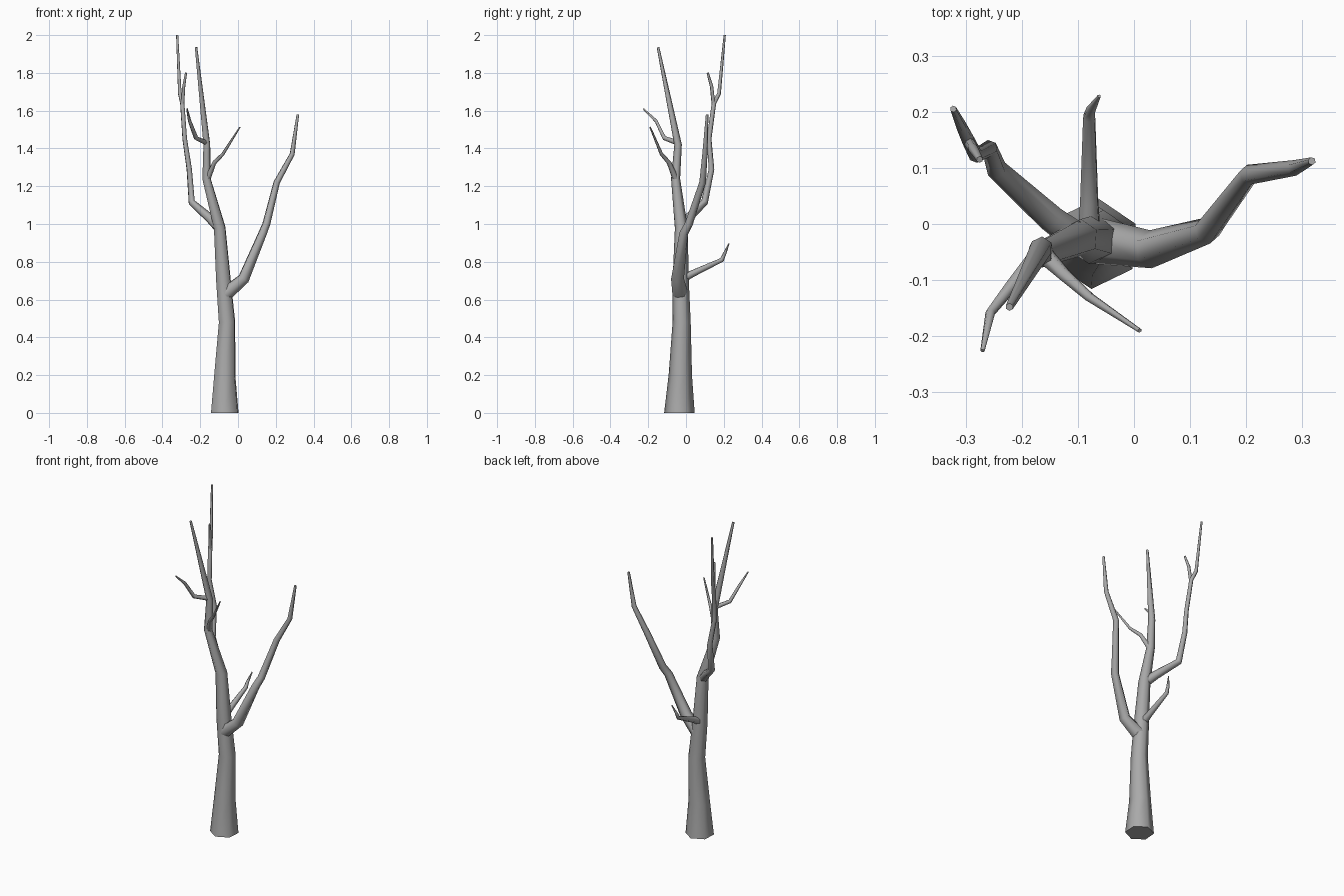
import bpy, bmesh, math
from mathutils import Vector

cube = bpy.data.objects.get("Cube")
if cube:
    bpy.data.objects.remove(cube, do_unlink=True)

bark = bpy.data.materials.new("grey_bark")
bark.use_nodes = True
colour = (0.4, 0.4, 0.4, 1)
bark.diffuse_color = colour
bsdf = bark.node_tree.nodes["Principled BSDF"]
bsdf.inputs["Base Color"].default_value = colour
bsdf.inputs["Roughness"].default_value = 0.9


def limb(name, path, sides=6, turn=0.45, flat_base=False):
    """Tapered tube through (x, y, z, radius) points, capped at both ends."""
    pts = [Vector(p[:3]) for p in path]
    bm = bmesh.new()
    rings, side = [], Vector((1, 0, 0))
    for i, p in enumerate(pts):
        before = (p - pts[i - 1]).normalized() if i else Vector()
        after = (pts[i + 1] - p).normalized() if i < len(pts) - 1 else Vector()
        axis = (before + after).normalized()
        if flat_base and i == 0:
            axis = Vector((0, 0, 1))
        # carry the ring direction along the path so it does not twist
        side = (side - axis * side.dot(axis)).normalized()
        up = axis.cross(side)
        ring = []
        for k in range(sides):
            a = turn + math.tau * k / sides
            ring.append(bm.verts.new(p + (side * math.cos(a) + up * math.sin(a)) * path[i][3]))
        rings.append(ring)
    for low, high in zip(rings, rings[1:]):
        for k in range(sides):
            n = (k + 1) % sides
            bm.faces.new((low[k], low[n], high[n], high[k]))
    bm.faces.new(rings[0][::-1])
    bm.faces.new(rings[-1])
    mesh = bpy.data.meshes.new(name)
    bm.to_mesh(mesh)
    bm.free()
    mesh.materials.append(bark)
    obj = bpy.data.objects.new(name, mesh)
    bpy.context.collection.objects.link(obj)
    bpy.ops.object.select_all(action="DESELECT")
    obj.select_set(True)
    bpy.context.view_layer.objects.active = obj
    bpy.ops.object.shade_smooth_by_angle(angle=math.radians(65))


# Trunk running up into the leader
limb("trunk", [(-.07, -.035, 0, .081), (-.07, -.03, .2, .062), (-.058, -.023, .48, .048),
               (-.077, -.028, .7, .043), (-.097, -.025, .98, .034), (-.167, -.055, 1.24, .024),
               (-.165, -.042, 1.42, .02), (-.222, -.148, 1.935, .007)], flat_base=True)

# Main branches
limb("left_branch", [(-.065, -.03, .63, .042), (.03, -.045, .71, .034), (.13, -.012, .95, .024),
                     (.15, .015, 1.0, .022), (.205, .088, 1.22, .018), (.287, .1, 1.37, .014),
                     (.317, .112, 1.58, .007)])
limb("right_branch", [(-.1, -.025, .98, .028), (-.148, .01, 1.03, .025), (-.245, .098, 1.115, .019),
                      (-.258, .135, 1.29, .015), (-.282, .122, 1.45, .013), (-.295, .148, 1.64, .012),
                      (-.308, .175, 1.69, .01), (-.322, .205, 2.0, .006)])
limb("back_branch", [(-.08, -.01, .715, .022), (-.08, .04, .74, .018), (-.08, .19, .81, .012),
                     (-.077, .203, .84, .009), (-.062, .228, .897, .003)])

# Twigs
limb("right_branch_twig", [(-.294, .146, 1.63, .01), (-.287, .135, 1.73, .009), (-.275, .115, 1.8, .006)])
limb("upper_twig", [(-.167, -.045, 1.43, .014), (-.222, -.115, 1.455, .012), (-.256, -.158, 1.545, .009),
                    (-.27, -.226, 1.61, .004)])
limb("front_twig", [(-.16, -.055, 1.24, .017), (-.125, -.09, 1.325, .012), (-.08, -.13, 1.37, .009),
                    (.01, -.19, 1.513, .004)])
